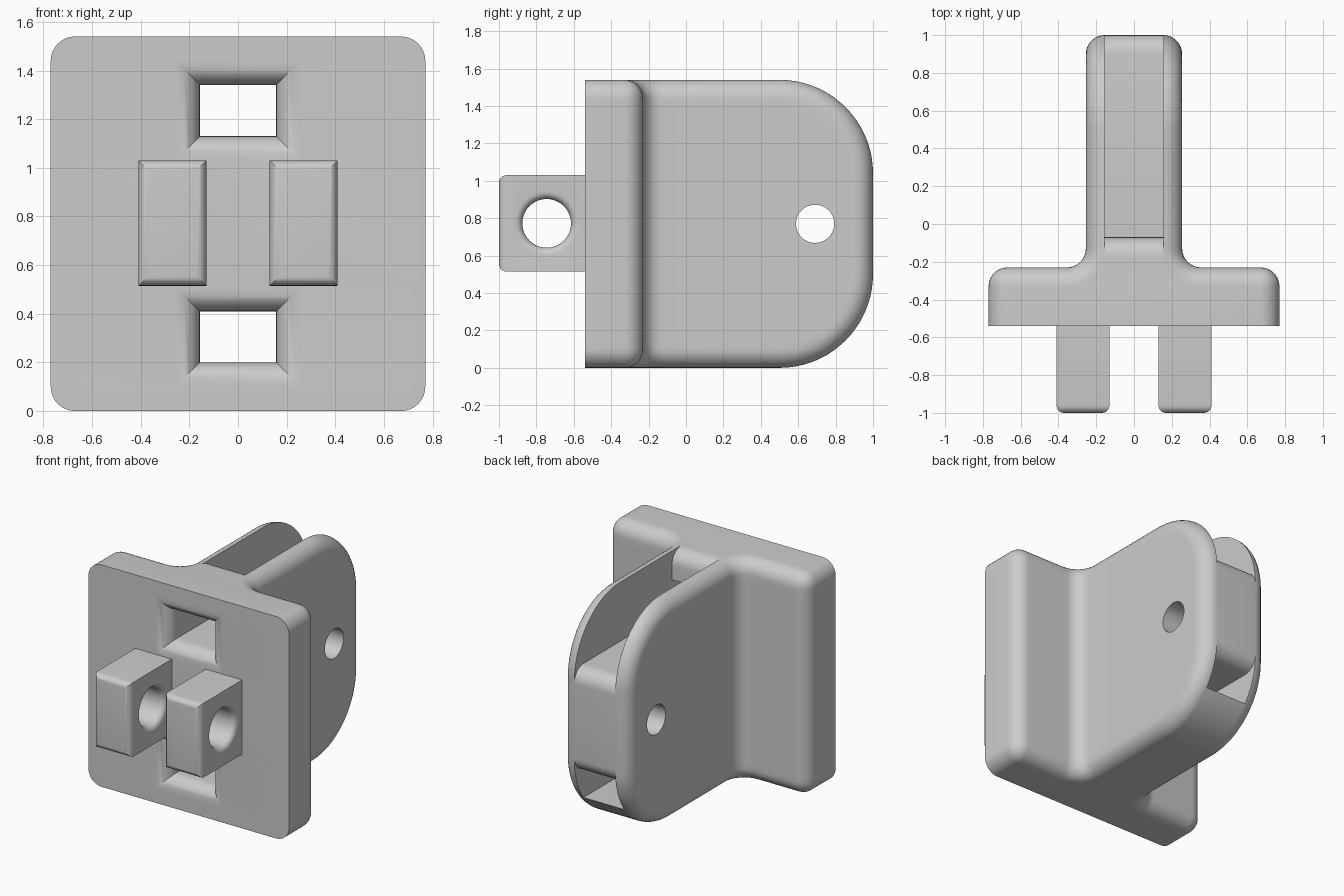
import bpy, bmesh
from math import sin, cos, pi, sqrt, hypot

if "Cube" in bpy.data.objects:
    bpy.data.objects.remove(bpy.data.objects["Cube"])

H, R = 1.54, 0.1          # overall height, common fillet radius
SLOT = 0.157              # half width of slot
grey = bpy.data.materials.new("grey")
grey.diffuse_color = (0.6, 0.6, 0.6, 1)
grey.use_nodes = True
grey.node_tree.nodes["Principled BSDF"].inputs["Base Color"].default_value = grey.diffuse_color


def finish(name, bm):
    bmesh.ops.remove_doubles(bm, verts=bm.verts[:], dist=1e-4)
    bmesh.ops.recalc_face_normals(bm, faces=bm.faces[:])
    me = bpy.data.meshes.new(name)
    bm.to_mesh(me)
    bm.free()
    ob = bpy.data.objects.new(name, me)
    bpy.context.collection.objects.link(ob)
    me.materials.append(grey)
    return ob


def loft(name, rings):
    """Closed skin through rings of equal point count, capped at both ends."""
    bm = bmesh.new()
    rows = [[bm.verts.new(p) for p in ring] for ring in rings]
    n = len(rows[0])
    for a, b in zip(rows, rows[1:]):
        for i in range(n):
            j = (i + 1) % n
            bm.faces.new((a[i], a[j], b[j], b[i]))
    bm.faces.new(rows[0])
    bm.faces.new(rows[-1])
    return finish(name, bm)


def prism_x(name, profile, x0, x1):
    return loft(name, [[(x, y, z) for y, z in profile] for x in (x0, x1)])


def lathe_x(name, steps, y, z, n=48):
    return loft(name, [[(x, y + r * cos(2 * pi * i / n), z + r * sin(2 * pi * i / n))
                        for i in range(n)] for x, r in steps])


def arc(cy, cz, r, a0, a1, n=8):
    return [(cy + r * cos(a0 + (a1 - a0) * i / n), cz + r * sin(a0 + (a1 - a0) * i / n))
            for i in range(n + 1)]


def cut(ob, cutters):
    for c in cutters:
        c.hide_render = True
        m = ob.modifiers.new("cut", 'BOOLEAN')
        m.operation, m.solver, m.object = 'DIFFERENCE', 'EXACT', c
        bpy.context.view_layer.objects.active = ob
        bpy.ops.object.modifier_apply(modifier=m.name)
        bpy.data.objects.remove(c)


def smooth(ob):
    bpy.ops.object.select_all(action='DESELECT')
    ob.select_set(True)
    bpy.context.view_layer.objects.active = ob
    bpy.ops.object.shade_smooth_by_angle(angle=pi / 6)


# Body: T-shaped outline stacked in z, with rolled edges and rounded back
def outline(z):
    t = max(0, R - min(z, H - z))
    d = R - sqrt(max(0, R * R - t * t))
    half = [(0.77 - d, -0.54)]
    half += arc(0.67, -0.33, R - d, 0, pi / 2)
    half += arc(0.355, -0.13, R + d, 1.5 * pi, pi)
    qz = abs(z - H / 2) - 0.27
    reach = sqrt(max(0, 0.25 - max(0, qz) ** 2))
    ys = [0.1, 0.3] + [0.5 + reach * sin(pi / 2 * i / 20) for i in range(21)]
    for y in ys:
        qy = y - 0.5
        s = 0.5 - (hypot(qy, qz) if qy > 0 and qz > 0 else max(qy, qz))
        k = max(0, R - s)
        half.append((0.155 + sqrt(max(0, R * R - k * k)), y))
    full = half + [(-x, y) for x, y in reversed(half)]
    return [(x, y, z) for x, y in full]


low = [R * (1 - cos(pi / 2 * i / 8)) for i in range(9)]
low += [0.1 + 0.04 * i for i in range(1, 11)]
body = loft("body", [outline(z) for z in low + [H - z for z in reversed(low)]])

# Slot passages above and below the hub
upper = ([(-0.6, 1.13)] + arc(0.9, 1.03, R, pi / 2, 0)
         + [(1.2, 1.03), (1.2, 1.7), (-0.17, 1.7)]
         + arc(-0.17, 1.44, R, pi / 2, 0) + [(-0.07, 1.34), (-0.6, 1.34)])
lower = ([(-0.6, 0.2), (1.2, 0.2), (1.2, 0.51)]
         + arc(0.9, 0.51, R, 0, -pi / 2) + [(-0.6, 0.41)])
cutters = [prism_x("upper_cutter", upper, -SLOT, SLOT),
           prism_x("lower_cutter", lower, -SLOT, SLOT)]

# Flared window mouths on the front
for cz in (1.235, 0.305):
    rings = []
    for y, e in [(-0.6, R)] + [(-0.54 + R * (1 - cos(pi / 2 * i / 8)),
                                R * (1 - sin(pi / 2 * i / 8))) for i in range(9)]:
        w, h = SLOT + e, 0.105 + e
        rings.append([(-w, y, cz - h), (w, y, cz - h), (w, y, cz + h), (-w, y, cz + h)])
    cutters.append(loft("mouth_cutter", rings))

# Cross pin hole
cutters.append(lathe_x("pin_cutter", [(-0.5, 0.102), (0.5, 0.102)], 0.69, 0.77))
cut(body, cutters)
smooth(body)

# Front lugs with rounded front edges and flared holes
for name, cx in (("left_lug", -0.27), ("right_lug", 0.27)):
    rings = [[(cx + sx * (0.14 - e), y, 0.7725 + sz * (0.2575 - e))
              for sx, sz in ((-1, -1), (1, -1), (1, 1), (-1, 1))]
             for y, e in [(-1 + 0.04 * (1 - cos(pi / 2 * i / 6)),
                           0.04 * (1 - sin(pi / 2 * i / 6))) for i in range(7)] + [(-0.5, 0)]]
    lug = loft(name, rings)
    f = 0.04
    side = [(0.14 - f * (1 - cos(pi / 2 * i / 6)), 0.13 + f * (1 - sin(pi / 2 * i / 6)))
            for i in range(7)]
    steps = [(0.2, 0.13 + f)] + side
    steps += [(-x, r) for x, r in reversed(steps)]
    cut(lug, [lathe_x("lug_cutter", [(cx + x, r) for x, r in steps], -0.745, 0.7725)])
    smooth(lug)
